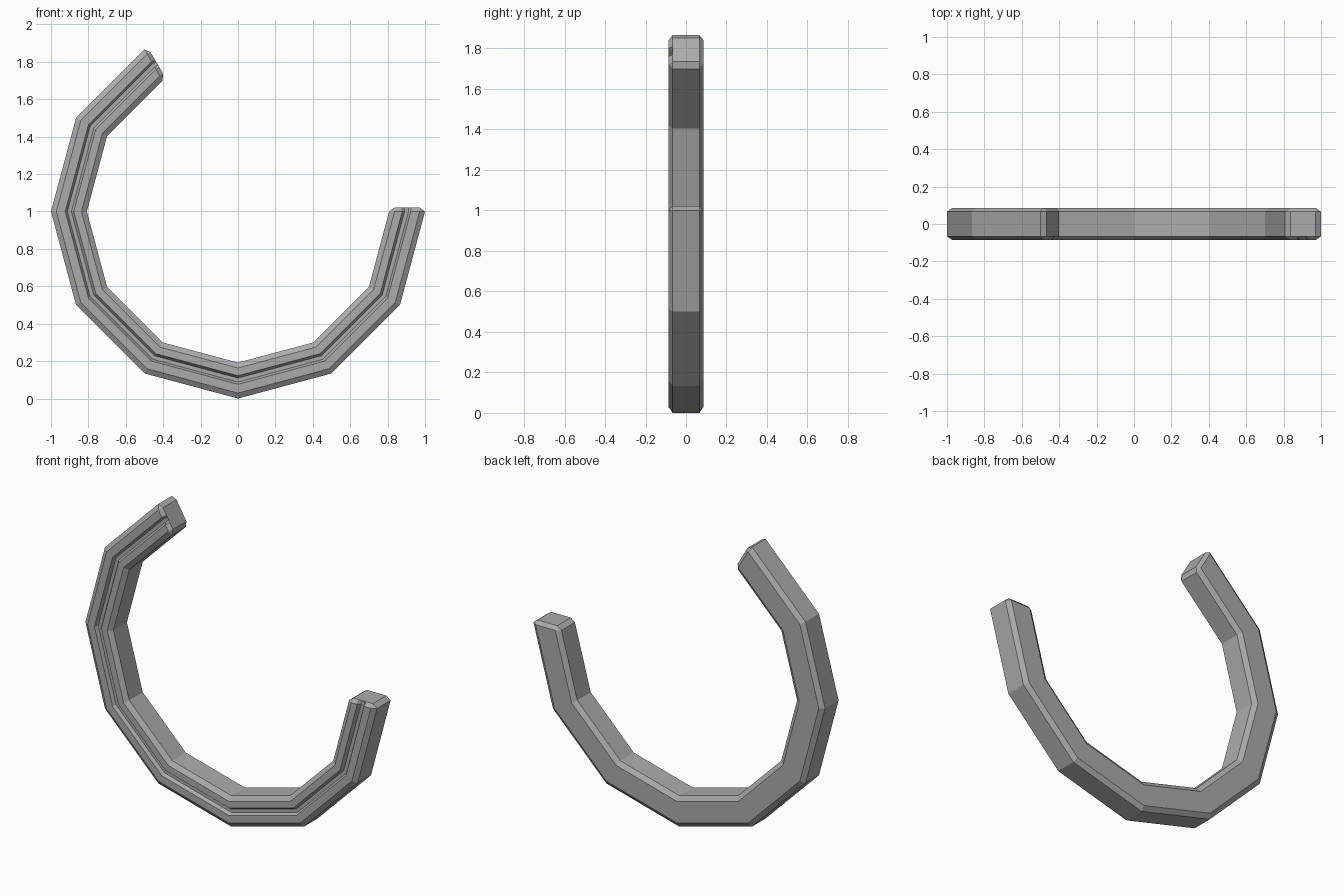
import bpy, bmesh, math

if "Cube" in bpy.data.objects:
    bpy.data.objects.remove(bpy.data.objects["Cube"])

# Cross-section as (radius, y): chamfered bar with a groove in the front face
R_IN, R_OUT, HALF, CH_R, CH_Y = 0.808, 1.0, 0.086, 0.029, 0.02
LO, HI, FLAT = R_IN + CH_R, R_OUT - CH_R, HALF - CH_Y
profile = [
    (R_OUT, -FLAT), (R_OUT, FLAT), (HI, HALF), (LO, HALF),
    (R_IN, FLAT), (R_IN, -FLAT), (LO, -HALF),
    (0.878, -HALF), (0.891, -FLAT), (0.912, -FLAT), (0.924, -HALF),
    (HI, -HALF),
]
# Inset outline of the chamfered end caps
cap = [(min(max(r, LO), HI), min(max(y, -FLAT), FLAT)) for r, y in profile]

bm = bmesh.new()


def ring(points, degrees, shift=0.0):
    a = math.radians(degrees)
    c, s = math.cos(a), math.sin(a)
    return [bm.verts.new((r * c - shift * s, y, 1 + r * s + shift * c)) for r, y in points]


# Sweep along two thirds of a twelve-sided ring, plus a cap ring at each end
rings = [ring(cap, 120, -0.021)]
rings += [ring(profile, 120 + 30 * i) for i in range(9)]
rings.append(ring(cap, 360, 0.021))

n = len(profile)
for a, b in zip(rings, rings[1:]):
    for i in range(n):
        j = (i + 1) % n
        bm.faces.new((a[i], a[j], b[j], b[i]))
bm.faces.new(rings[0])
bm.faces.new(rings[-1])

bmesh.ops.remove_doubles(bm, verts=bm.verts, dist=0.0001)
bmesh.ops.recalc_face_normals(bm, faces=bm.faces)

mesh = bpy.data.meshes.new("open_ring")
bm.to_mesh(mesh)
bm.free()

# Dark grey metal
metal = bpy.data.materials.new("dark_grey")
metal.diffuse_color = (0.41, 0.41, 0.41, 1)
metal.use_nodes = True
metal.node_tree.nodes["Principled BSDF"].inputs["Base Color"].default_value = metal.diffuse_color
mesh.materials.append(metal)
bpy.context.collection.objects.link(bpy.data.objects.new("open_ring", mesh))
